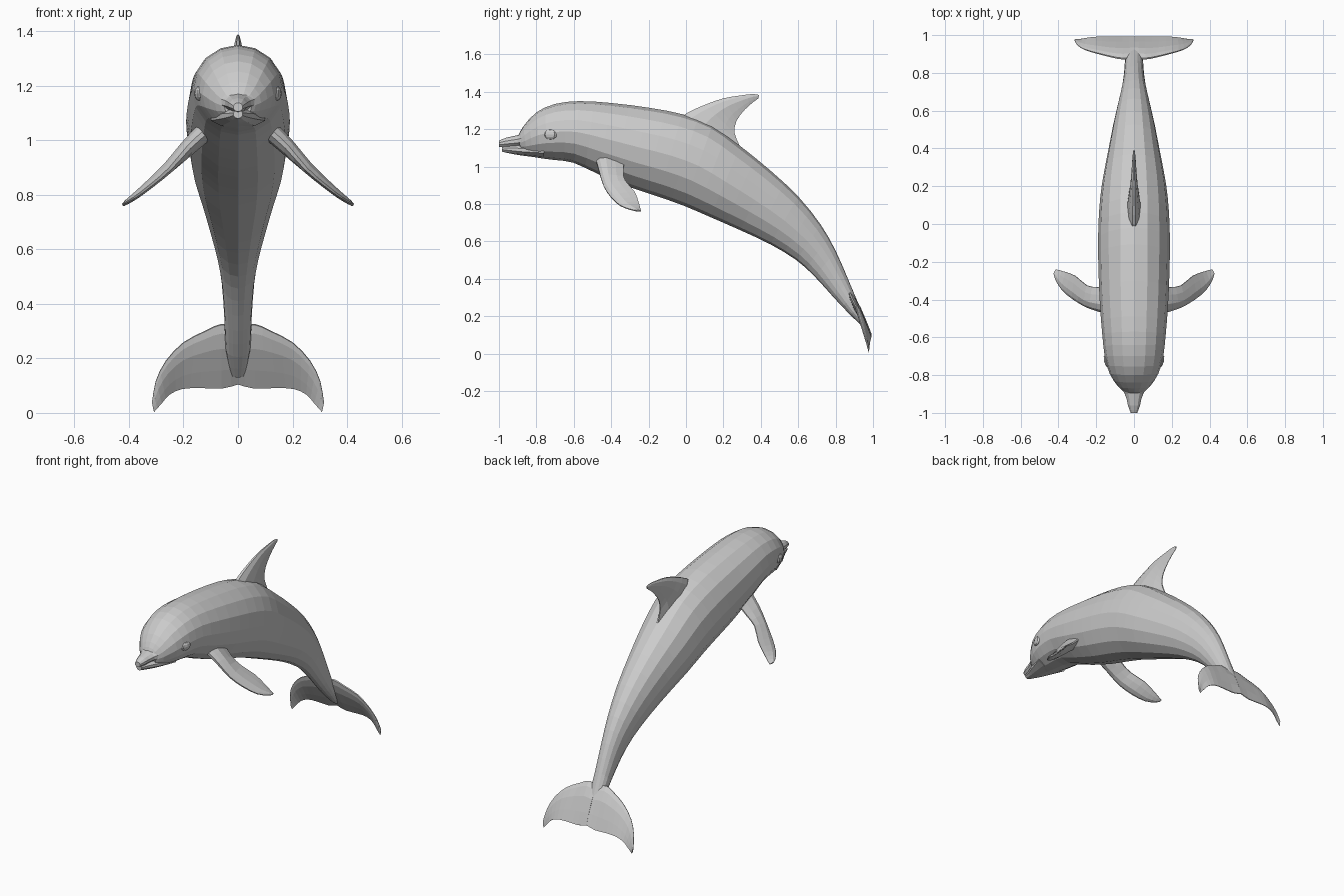
import bpy, bmesh, math
from mathutils import Vector, Matrix

if "Cube" in bpy.data.objects:
    bpy.data.objects.remove(bpy.data.objects["Cube"])


def finish(name, bm, mirror=False):
    """Turn a bmesh into a flat-shaded object, optionally mirrored across x."""
    bmesh.ops.recalc_face_normals(bm, faces=bm.faces)
    mesh = bpy.data.meshes.new(name)
    bm.to_mesh(mesh)
    bm.free()
    ob = bpy.data.objects.new(name, mesh)
    bpy.context.collection.objects.link(ob)
    if mirror:
        mod = ob.modifiers.new("mirror", 'MIRROR')
        mod.use_mirror_merge = False
    return ob


def skin(name, rings, mirror=False):
    """Bridge a list of closed rings and cap both ends."""
    bm = bmesh.new()
    loops = [[bm.verts.new(p) for p in r] for r in rings]
    n = len(loops[0])
    for a, b in zip(loops, loops[1:]):
        for i in range(n):
            j = (i + 1) % n
            bm.faces.new((a[i], a[j], b[j], b[i]))
    bm.faces.new(loops[0])
    bm.faces.new(loops[-1])
    return finish(name, bm, mirror)


def spline(rows, steps):
    """Catmull-Rom interpolation of rows of numbers."""
    out = []
    for k in range(len(rows) - 1):
        quad = zip(rows[max(k - 1, 0)], rows[k], rows[k + 1], rows[min(k + 2, len(rows) - 1)])
        quad = list(quad)
        for s in range(steps):
            t = s / steps
            out.append([0.5 * (2 * b + (c - a) * t + (2 * a - 5 * b + 4 * c - d) * t * t
                               + (3 * b - a - 3 * c + d) * t ** 3) for a, b, c, d in quad])
    return out + [list(rows[-1])]


def trunk(name, stations, sides=16, steps=2):
    """Loft ovals given as (top y, top z, bottom y, bottom z, half width)."""
    rings = []
    for yt, zt, yb, zb, w in spline(stations, steps):
        top, bot = Vector((0, yt, zt)), Vector((0, yb, zb))
        mid, half = (top + bot) / 2, (top - bot) / 2
        angles = [2 * math.pi * i / sides for i in range(sides)]
        rings.append([mid + half * math.cos(a) + Vector((w * math.sin(a), 0, 0)) for a in angles])
    return skin(name, rings)


def fin(name, sections, mirror=False):
    """Loft lens sections given as (leading point, trailing point, half thickness)."""
    lens = [(0, .25), (.12, .75), (.35, 1), (.7, .6), (1, .12)]
    outline = lens + [(u, -t) for u, t in reversed(lens)]
    rows = [tuple(a) + tuple(b) + (t,) for a, b, t in sections]
    rows = spline(rows, 2)
    mids = [(Vector(r[:3]) + Vector(r[3:6])) / 2 for r in rows]
    rings = []
    for k, r in enumerate(rows):
        lead, trail = Vector(r[:3]), Vector(r[3:6])
        span = mids[min(k + 1, len(mids) - 1)] - mids[max(k - 1, 0)]
        normal = (trail - lead).cross(span).normalized()
        rings.append([lead.lerp(trail, u) + normal * t * r[6] for u, t in outline])
    return skin(name, rings, mirror)


# Body from forehead to tail stock
trunk("body", [
    (-.895, 1.17, -.885, 1.08, .05),
    (-.87, 1.215, -.85, 1.06, .085),
    (-.80, 1.29, -.78, 1.045, .13),
    (-.70, 1.335, -.70, 1.035, .155),
    (-.57, 1.35, -.60, 1.02, .168),
    (-.40, 1.34, -.47, .96, .18),
    (-.20, 1.315, -.30, .89, .188),
    (-.02, 1.28, -.15, .84, .19),
    (.14, 1.22, -.01, .79, .185),
    (.29, 1.11, .13, .73, .17),
    (.45, .98, .29, .66, .14),
    (.60, .84, .45, .585, .11),
    (.72, .69, .59, .50, .08),
    (.80, .55, .69, .41, .06),
    (.87, .39, .79, .30, .05),
    (.925, .26, .88, .205, .045),
    (.975, .15, .96, .13, .025)])

# Beak, split along the mouth line
trunk("upper_beak", [
    (-1.0, 1.138, -1.0, 1.105, .018),
    (-.96, 1.155, -.96, 1.103, .034),
    (-.90, 1.168, -.90, 1.105, .05),
    (-.83, 1.19, -.83, 1.11, .10),
    (-.72, 1.19, -.72, 1.12, .13)], sides=10)
trunk("lower_beak", [
    (-.985, 1.112, -.985, 1.08, .018),
    (-.94, 1.115, -.94, 1.07, .034),
    (-.87, 1.118, -.87, 1.058, .065),
    (-.76, 1.125, -.76, 1.045, .105)], sides=10)

# Dorsal fin
fin("dorsal_fin", [
    ((0, -.08, 1.22), (0, .30, 1.06), .04),
    ((0, .00, 1.283), (0, .285, 1.115), .036),
    ((0, .10, 1.33), (0, .26, 1.18), .026),
    ((0, .20, 1.365), (0, .27, 1.245), .018),
    ((0, .29, 1.38), (0, .315, 1.305), .012),
    ((0, .355, 1.388), (0, .36, 1.345), .008),
    ((0, .39, 1.383), (0, .388, 1.365), .004)])

# Pectoral fins
fin("pectoral_fins", [
    ((.12, -.48, 1.03), (.13, -.33, 1.03), .035),
    ((.18, -.465, .975), (.19, -.335, .97), .03),
    ((.25, -.44, .895), (.25, -.325, .925), .022),
    ((.32, -.40, .835), (.31, -.275, .865), .017),
    ((.38, -.35, .79), (.36, -.255, .815), .013),
    ((.415, -.295, .77), (.395, -.245, .78), .009),
    ((.425, -.265, .765), (.415, -.24, .76), .005)], mirror=True)

# Tail flukes
fin("tail_flukes", [
    ((0, .88, .31), (0, .99, .105), .018),
    ((.06, .875, .325), (.06, .99, .09), .018),
    ((.12, .885, .30), (.14, .99, .092), .015),
    ((.20, .905, .258), (.205, .99, .088), .012),
    ((.265, .925, .19), (.25, .985, .068), .009),
    ((.302, .95, .115), (.28, .98, .035), .007),
    ((.315, .975, .04), (.308, .978, .003), .004)], mirror=True)

# Eyes
bm = bmesh.new()
place = (Matrix.Translation((.143, -.725, 1.172)) @ Matrix.Rotation(math.radians(-14), 4, 'Z')
         @ Matrix.Diagonal((.016, .037, .027, 1)))
bmesh.ops.create_uvsphere(bm, u_segments=8, v_segments=6, radius=1, matrix=place)
finish("eyes", bm, mirror=True)
